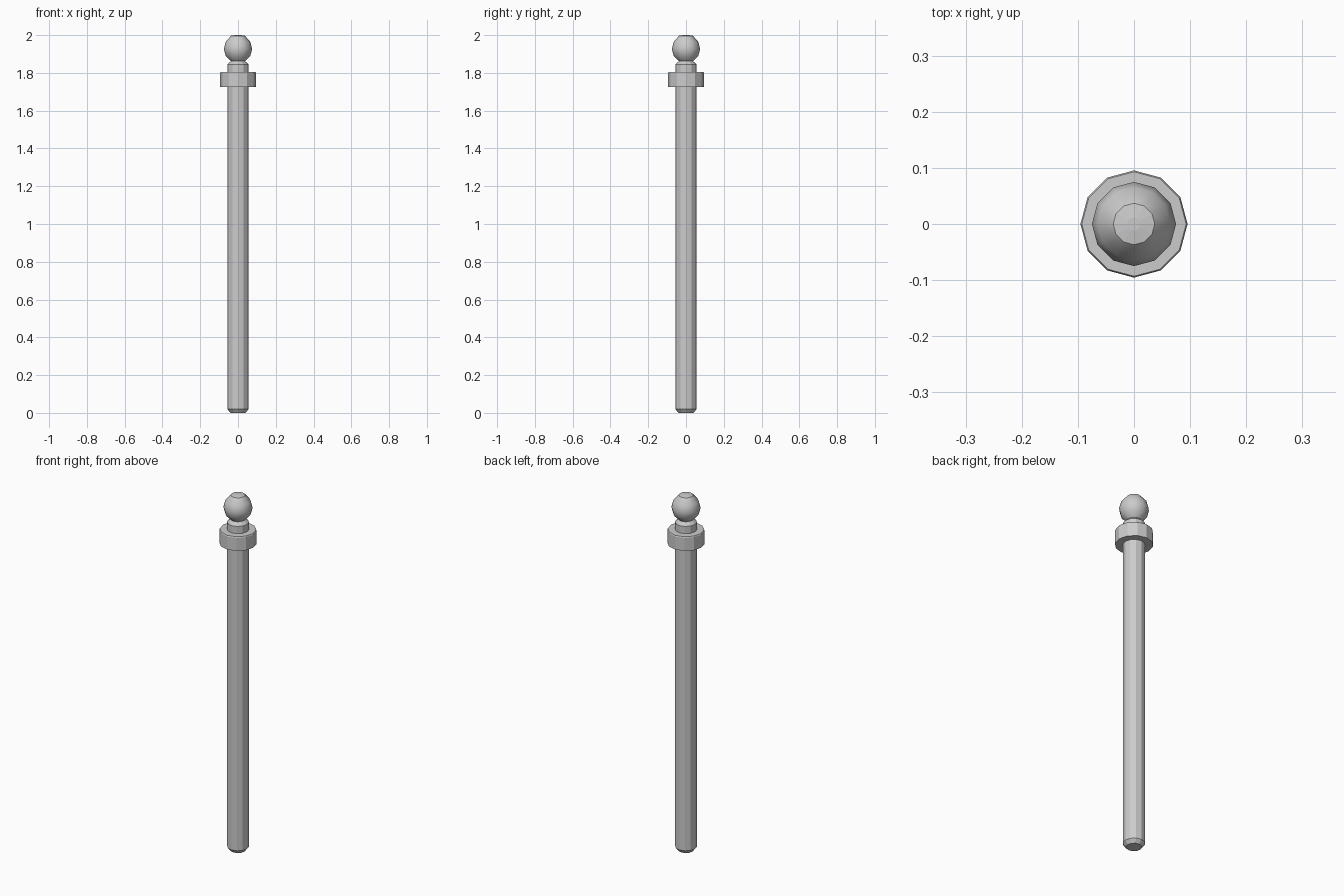
import bpy, bmesh, math

if "Cube" in bpy.data.objects:
    bpy.data.objects.remove(bpy.data.objects["Cube"])

SIDES = 12


def lathe(name, profile, smooth_above):
    """Revolve (radius, z) points into a closed 12-sided solid."""
    bm = bmesh.new()
    rings = []
    for r, z in profile:
        rings.append([bm.verts.new((r * math.cos(2 * math.pi * i / SIDES),
                                    r * math.sin(2 * math.pi * i / SIDES), z))
                      for i in range(SIDES)])
    for lo, hi in zip(rings, rings[1:]):
        for i in range(SIDES):
            j = (i + 1) % SIDES
            f = bm.faces.new((lo[i], lo[j], hi[j], hi[i]))
            # only the ball is smooth, the turned shaft stays faceted
            f.smooth = lo[i].co.z > smooth_above
    bm.faces.new(rings[0][::-1])
    bm.faces.new(rings[-1])
    bm.normal_update()
    for e in bm.edges:
        e.smooth = e.calc_face_angle(0) < math.radians(40)
    mesh = bpy.data.meshes.new(name)
    bm.to_mesh(mesh)
    bm.free()
    ob = bpy.data.objects.new(name, mesh)
    bpy.context.collection.objects.link(ob)
    return ob


# One continuous turned post: chamfered foot, shaft, collar, neck, ball
ball_r, ball_z = 0.075, 1.927
profile = [(0.04, 0.0), (0.056, 0.02), (0.056, 1.725),
           (0.0955, 1.725), (0.0955, 1.798), (0.093, 1.804),
           (0.056, 1.804), (0.056, 1.845)]
for deg in (-60, -30, 0, 30):
    a = math.radians(deg)
    profile.append((ball_r * math.cos(a), ball_z + ball_r * math.sin(a)))
profile.append((0.037, 1.9965))   # flat-shaded crown of the ball
profile.append((0.012, 2.0))
post = lathe("post", profile, 1.85)
# crown facets stay flat
for p in post.data.polygons:
    if p.center.z > 1.997:
        p.use_smooth = False
